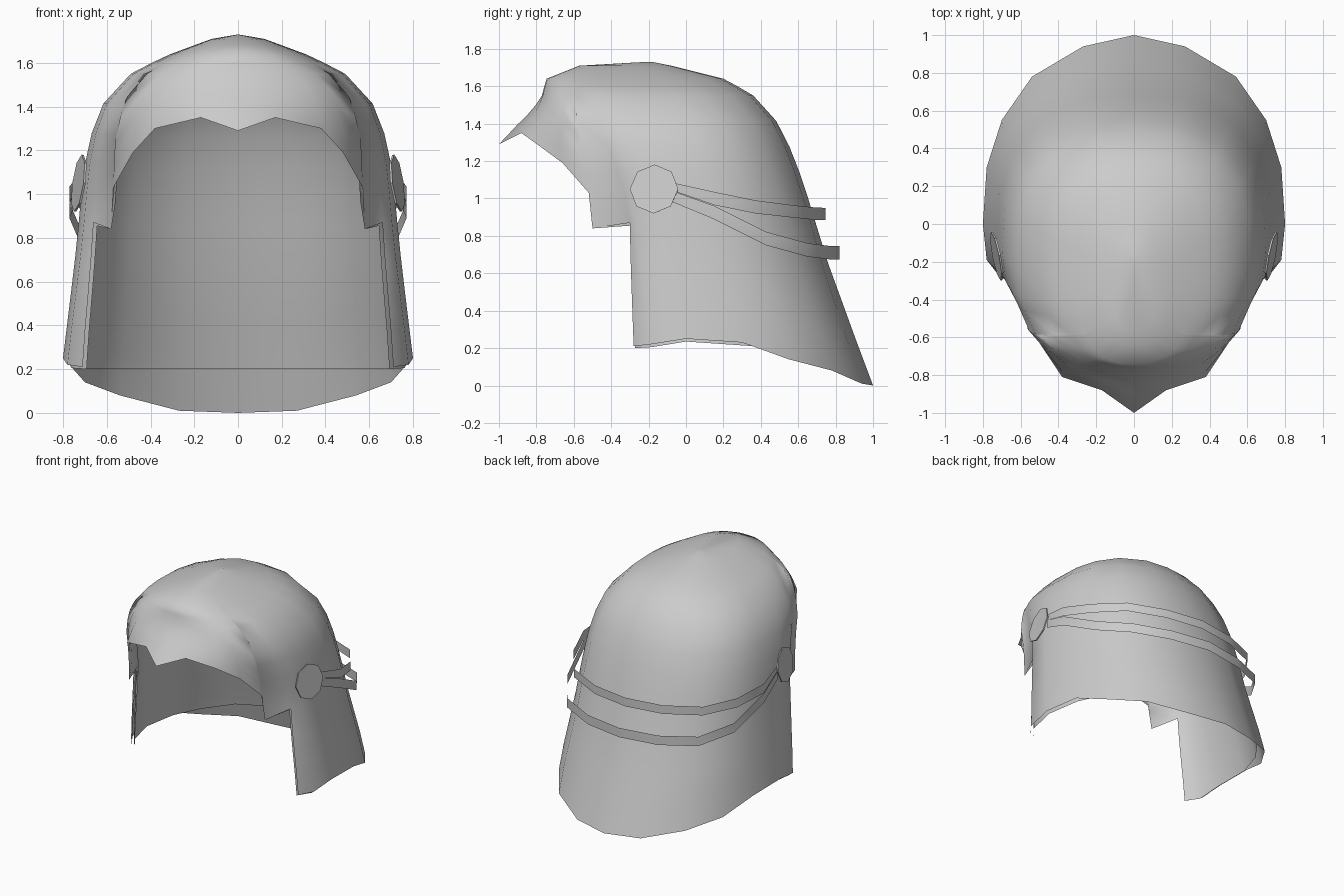
import bpy, bmesh
from math import sin, cos, atan2, pi
from mathutils import Vector

cube = bpy.data.objects.get("Cube")
if cube:
    bpy.data.objects.remove(cube)

grey = bpy.data.materials.new("plain_grey")
grey.use_nodes = True
grey.diffuse_color = (0.6, 0.6, 0.6, 1)
grey.node_tree.nodes["Principled BSDF"].inputs["Base Color"].default_value = (0.6, 0.6, 0.6, 1)


def make_object(name, bm, smooth=True):
    mesh = bpy.data.meshes.new(name)
    bm.to_mesh(mesh)
    bm.free()
    mesh.materials.append(grey)
    for p in mesh.polygons:
        p.use_smooth = smooth
    obj = bpy.data.objects.new(name, mesh)
    bpy.context.collection.objects.link(obj)
    return obj


def mirror_x(obj):
    mod = obj.modifiers.new("mirror", 'MIRROR')
    mod.use_clip = True
    mod.merge_threshold = 0.002


# Horizontal sections of the dome: height, front y, back y, half width
SECTIONS = [(1.73, -.22, -.18, 0), (1.71, -.57, -.08, .12), (1.64, -.745, .2, .31),
            (1.56, -.77, .35, .48), (1.46, -.775, .45, .59), (1.39, -.79, .5, .63),
            (1.22, -.8, .58, .69), (.98, -.8, .66, .72), (.68, -.8, .75, .745),
            (.24, -.8, .91, .79), (0, -.8, 1, .79)]


def section(z):
    for a, b in zip(SECTIONS, SECTIONS[1:]):
        if z >= b[0]:
            k = (a[0] - z) / (a[0] - b[0])
            f, r, w = (a[i] + (b[i] - a[i]) * k for i in (1, 2, 3))
            return (f + r) / 2, (r - f) / 2, w
    return .1, .9, .79


def power(back, z):
    """Squareness of a section; the brow is the squarest part of the front."""
    return 2.4 if back else 2.1 + .7 * max(0, 1 - abs(z - 1.48) / .4)


def angle_of(p):
    cy, ry, w = section(p.z)
    e = power(p.y > cy, p.z) / 2
    s, c = (p.x / w) ** e, (abs(p.y - cy) / ry) ** e
    return atan2(s, c if p.y < cy else -c)


def dome(theta, z):
    cy, ry, w = section(z)
    s, c = max(sin(theta), 0), cos(theta)
    e = 2 / power(c < 0, z)
    return Vector((w * s ** e, cy - ry * abs(c) ** e * (1 if c > 0 else -1), z))


# Lower edge of one half, from the brim peak round to the nape
RIM = [Vector(p) for p in (
    (0, -1, 1.29), (.17, -.88, 1.35), (.38, -.81, 1.3), (.48, -.66, 1.19),
    (.57, -.52, 1.03), (.58, -.5, .84), (.71, -.28, .21), (.78, -.19, .22),
    (.8, 0, .25), (.78, .3, .23), (.7, .55, .14), (.54, .78, .08),
    (.27, .94, .01), (0, 1, 0))]
CHEEK = 6       # first column that reaches below the ear
EAR_Z = .87
CROWN = (1.73, 1.71, 1.68, 1.64, 1.6, 1.55)   # rows shared by every column
UPPER, LOWER = 5, 4


def column(i, rim):
    theta = pi if i == len(RIM) - 1 else angle_of(rim)
    end = rim if i < CHEEK else dome(theta, EAR_Z)
    if i == CHEEK:
        end = Vector((.66, -.3, EAR_Z))
    shift = end - dome(theta, end.z)
    points = [dome(theta, z) for z in CROWN]
    for r in range(1, UPPER + 1):
        t = r / UPPER
        points.append(dome(theta, CROWN[-1] + (end.z - CROWN[-1]) * t) + shift * t ** 1.15)
    if i >= CHEEK:
        off = rim - dome(theta, rim.z)
        for r in range(1, LOWER + 1):
            t = r / LOWER
            points.append(dome(theta, EAR_Z + (rim.z - EAR_Z) * t) + shift * (1 - t) + off * t)
    return points


def liner_column(i, rim):
    """Close-fitting lining that stops short of the nape edge."""
    points = [Vector((p.x * .975, p.y * .975, p.z - .015)) for p in column(i, rim)]
    if i < CHEEK:
        points[-1] = rim * 1
    else:
        a, b = points[-2], points[-1]
        points[-1] = a.lerp(b, min(1, (a.z - .2) / (a.z - b.z)))
    return points


def build_dome(name, make_column, inward):
    bm = bmesh.new()
    grid = [[bm.verts.new(p) for p in make_column(i, rim)] for i, rim in enumerate(RIM)]
    for left, right in zip(grid, grid[1:]):
        for r in range(min(len(left), len(right)) - 1):
            bm.faces.new((left[r], left[r + 1], right[r + 1], right[r]))
    bmesh.ops.remove_doubles(bm, verts=bm.verts, dist=.002)
    if inward:
        bmesh.ops.reverse_faces(bm, faces=bm.faces)
    mirror_x(make_object(name, bm))


build_dome("helmet_shell", column, False)
build_dome("inner_liner", liner_column, True)

# Octagonal ear discs
for side, name in ((1, "left_ear_disc"), (-1, "right_ear_disc")):
    bm = bmesh.new()
    bmesh.ops.create_cone(bm, cap_ends=True, segments=8, radius1=.13, radius2=.132, depth=.01)
    normal = Vector((side, -.2, .14))
    bmesh.ops.rotate(bm, verts=bm.verts, matrix=normal.to_track_quat('Z', 'Y').to_matrix())
    bmesh.ops.translate(bm, verts=bm.verts, vec=(side * .727, -.17, 1.05))
    make_object(name, bm, smooth=False)


# Straps running from disc to disc round the back: x, y, z, half height
def strap(name, path):
    bm = bmesh.new()
    rows = [[bm.verts.new((x, y, z + s * h)) for s in (1, -1)] for x, y, z, h in path]
    for a, b in zip(rows, rows[1:]):
        bm.faces.new((a[0], a[1], b[1], b[0]))
    mirror_x(make_object(name, bm))


strap("upper_strap", [(.735, -.06, 1.06, .022), (.77, .15, 1.0, .035), (.7, .37, .955, .035),
                      (.55, .58, .93, .033), (.29, .7, .918, .033), (0, .745, .917, .033)])
strap("lower_strap", [(.735, -.07, 1.01, .03), (.77, .15, .925, .036), (.71, .43, .785, .036),
                      (.56, .65, .725, .036), (.3, .77, .71, .036), (0, .82, .71, .036)])
